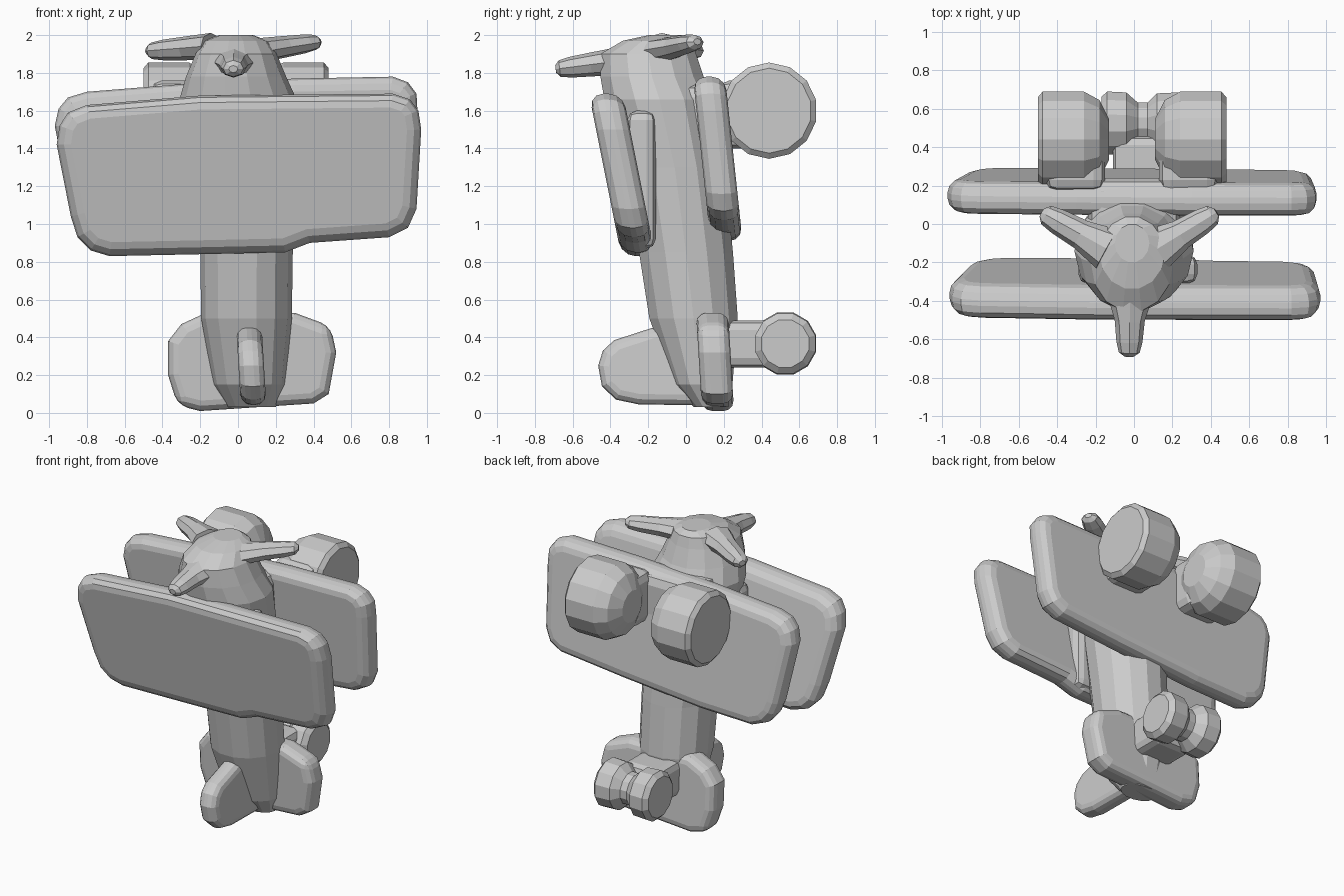
import bpy, bmesh, math
from mathutils import Vector

if "Cube" in bpy.data.objects:
    bpy.data.objects.remove(bpy.data.objects["Cube"])


def finish(name, bm, bevel=0, segments=2):
    bmesh.ops.recalc_face_normals(bm, faces=bm.faces)
    mesh = bpy.data.meshes.new(name)
    bm.to_mesh(mesh)
    bm.free()
    ob = bpy.data.objects.new(name, mesh)
    bpy.context.collection.objects.link(ob)
    if bevel:
        mod = ob.modifiers.new("rounded_edges", 'BEVEL')
        mod.width, mod.segments = bevel, segments
        mod.limit_method = 'ANGLE'
        mod.angle_limit = math.radians(50)
    return ob


def loft(name, rings):
    bm = bmesh.new()
    loops = [[bm.verts.new(p) for p in ring] for ring in rings]
    n = len(loops[0])
    for a, b in zip(loops, loops[1:]):
        for i in range(n):
            bm.faces.new((a[i], a[(i + 1) % n], b[(i + 1) % n], b[i]))
    bm.faces.new(loops[0])
    bm.faces.new(loops[-1])
    return finish(name, bm)


def slab(name, outline, mid, thick, bevel, along_x=False):
    """Slanted plate: outline is (across, z); mid gives the plate centre at a height z."""
    bm = bmesh.new()
    sides = []
    for s in (-0.5, 0.5):
        pts = []
        for u, z in outline:
            d = mid(z) + s * thick
            pts.append(bm.verts.new((d, u, z) if along_x else (u, d, z)))
        sides.append(pts)
    a, b = sides
    n = len(outline)
    bm.faces.new(a)
    bm.faces.new(b)
    for i in range(n):
        bm.faces.new((a[i], a[(i + 1) % n], b[(i + 1) % n], b[i]))
    return finish(name, bm, bevel, 3)


def wheel(name, profile, y, z, sides=14):
    """Turned shape about x; profile is (x, radius)."""
    angles = [2 * math.pi * (i + 0.5) / sides for i in range(sides)]
    return loft(name, [[(x, y + r * math.cos(a), z + r * math.sin(a)) for a in angles]
                       for x, r in profile])


def blade(name, root, tip, width, depth):
    root, tip = Vector(root), Vector(tip)
    axis = (tip - root).normalized()
    side = axis.cross(Vector((0, 0, 1))).normalized()
    up = side.cross(axis)
    rings = []
    for t, k in ((0, 1.7), (0.4, 1.15), (0.75, 1), (0.93, 0.8), (1, 0.35)):
        c = root.lerp(tip, t)
        rings.append([c + side * (width * k * math.cos(i * math.pi / 4))
                      + up * (depth * min(k, 1.3) * math.sin(i * math.pi / 4)) for i in range(8)])
    return loft(name, rings)


def block(name, x, y, z, bevel):
    bm = bmesh.new()
    bmesh.ops.create_cube(bm, size=1)
    for v in bm.verts:
        v.co = [sum(r) / 2 + c * (r[1] - r[0]) for c, r in zip(v.co, (x, y, z))]
    return finish(name, bm, bevel)


# Fuselage, standing nose up: z, centre x, centre y, radius x, radius y
sections = [(0.03, .07, .13, .13, .09), (0.15, .06, .09, .19, .16), (0.5, .045, .04, .24, .24),
            (0.85, .045, 0, .245, .255), (1.3, .02, -.06, .28, .27), (1.66, 0, -.14, .31, .3),
            (1.78, -.01, -.18, .265, .28), (1.9, -.01, -.2, .215, .26),
            (1.97, -.01, -.15, .17, .19), (2.0, -.01, -.1, .09, .1)]
loft("fuselage", [[(cx + rx * math.cos(i * math.pi / 7), cy + ry * math.sin(i * math.pi / 7), z)
                   for i in range(14)] for z, cx, cy, rx, ry in sections])

# Two main wings
slab("front_wing", [(-.96, 1.42), (-.945, 1.52), (-.9, 1.59), (-.8, 1.63), (-.2, 1.68), (.82, 1.69),
                    (.91, 1.66), (.955, 1.6), (.97, 1.5), (.945, 1.08), (.9, .98), (.8, .93),
                    (.38, .9), (.25, .85), (-.2, .84), (-.68, .83), (-.78, .86), (-.85, .93),
                    (-.885, 1.04)],
     lambda z: -.27 - .2 * (z - .92), .18, .075)
slab("back_wing", [(-.97, 1.52), (-.95, 1.61), (-.9, 1.67), (-.8, 1.7), (-.3, 1.74), (.3, 1.77),
                   (.82, 1.78), (.9, 1.75), (.945, 1.69), (.95, 1.6), (.93, 1.16), (.89, 1.07),
                   (.8, 1.02), (.3, .97), (-.3, .92), (-.7, .91), (-.8, .95), (-.86, 1.02),
                   (-.89, 1.1)],
     lambda z: .205 - .107 * (z - 1), .17, .07)

# Tail surfaces
slab("tailplane", [(-.37, .38), (-.3, .47), (-.17, .53), (.3, .53), (.49, .46), (.52, .32),
                   (.48, .1), (.4, .05), (.1, .03), (-.2, .01), (-.32, .04), (-.37, .2)],
     lambda z: .17 - .06 * z, .17, .055)
slab("rudder", [(-.18, .45), (-.38, .385), (-.44, .33), (-.465, .25), (-.445, .14), (-.37, .07),
                (-.25, .045), (.1, .04), (.1, .5)],
     lambda z: .085 - .06 * z, .135, .055, True)

# Landing wheels with tapered inner sides, and the struts joining them to the wing
for side, sx in (("left", -1), ("right", 1)):
    x0 = -.01
    wheel("wheel_" + side, [(x0 + sx * k, r) for k, r in
                            ((.49, .225), (.465, .255), (.25, .255), (.17, .21), (.12, .11))],
          .44, 1.6)
    block("wheel_strut_" + side, sorted((x0 + sx * .14, x0 + sx * .45)), (.17, .4), (1.4, 1.76), .06)

# Pair of small tail wheels on a short hub
wheel("tail_wheels", [(-.17, .14), (-.14, .17), (-.04, .165), (.02, .11), (.07, .11), (.12, .16),
                      (.23, .165), (.26, .13)], .525, .367, 12)
block("tail_wheel_strut", (-.11, .19), (.16, .46), (.24, .49), .05)

# Three-bladed propeller
blade("propeller_blade_front", (-.02, -.38, 1.86), (-.025, -.69, 1.82), .068, .055)
blade("propeller_blade_left", (-.14, -.13, 1.94), (-.48, .06, 1.915), .068, .055)
blade("propeller_blade_right", (.12, -.13, 1.92), (.43, .06, 1.965), .068, .05)

# Struts between the fuselage and the wings
for side, sx in (("left", -1), ("right", 1)):
    block("front_wing_strut_" + side, sorted((.02 + sx * .1, .02 + sx * .31)), (-.31, -.16), (.87, 1.6), .05)
block("back_wing_saddle", (-.24, .24), (-.05, .24), (1.0, 1.74), .07)
